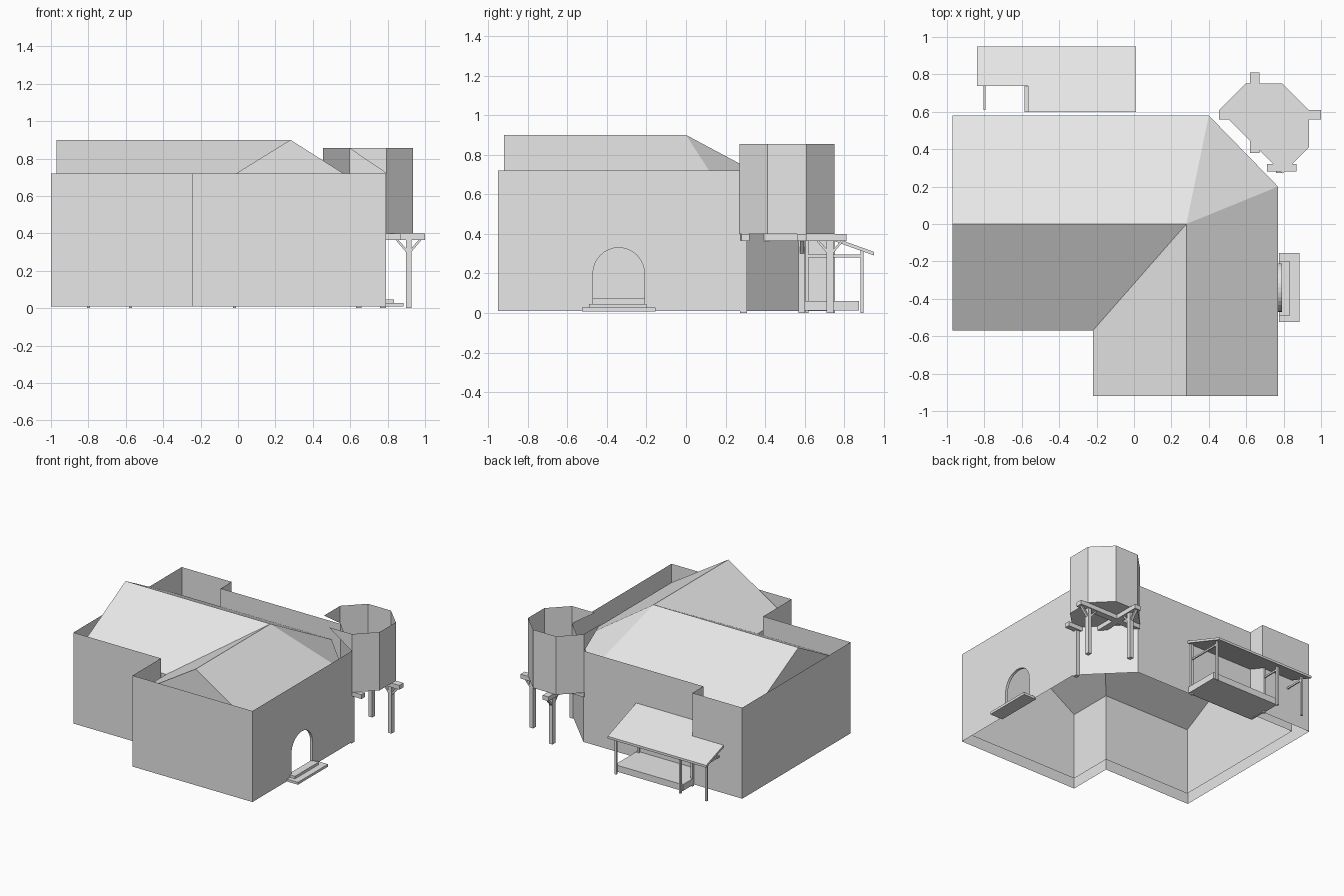
import bpy, bmesh, math
from mathutils import Vector

cube = bpy.data.objects.get("Cube")
if cube:
    bpy.data.objects.remove(cube, do_unlink=True)

grey = bpy.data.materials.new("light_grey")
grey.use_nodes = True
grey.diffuse_color = (0.8, 0.8, 0.8, 1)
grey.node_tree.nodes["Principled BSDF"].inputs["Base Color"].default_value = (0.8, 0.8, 0.8, 1)


def build(name, faces, solid=False):
    """Make an object from a list of point loops."""
    bm = bmesh.new()
    for loop in faces:
        bm.faces.new([bm.verts.new(p) for p in loop])
    bmesh.ops.remove_doubles(bm, verts=bm.verts, dist=0.0005)
    if solid:
        bmesh.ops.recalc_face_normals(bm, faces=bm.faces)
    me = bpy.data.meshes.new(name)
    bm.to_mesh(me)
    bm.free()
    me.materials.append(grey)
    ob = bpy.data.objects.new(name, me)
    bpy.context.scene.collection.objects.link(ob)
    return ob


def prism(name, bottom, offset):
    """Extrude a flat outline along an offset."""
    low = [Vector(p) for p in bottom]
    high = [p + Vector(offset) for p in low]
    n = len(low)
    sides = [(low[i], low[(i + 1) % n], high[(i + 1) % n], high[i]) for i in range(n)]
    return build(name, [low[::-1], high] + sides, True)


def box(name, x0, x1, y0, y1, z0, z1):
    return prism(name, [(x0, y0, z0), (x1, y0, z0), (x1, y1, z0), (x0, y1, z0)], (0, 0, z1 - z0))


def wall(a, b, z0, z1):
    return [(*a, z0), (*b, z0), (*b, z1), (*a, z1)]


# Arched doorway outline in the east wall
DOOR_Y, DOOR_R, SPRING = -0.34, 0.13, 0.2


def arch(x, z0):
    curve = [(x, DOOR_Y - DOOR_R * math.cos(math.pi * i / 16),
              SPRING + DOOR_R * math.sin(math.pi * i / 16)) for i in range(17)]
    return [(x, DOOR_Y - DOOR_R, z0)] + curve + [(x, DOOR_Y + DOOR_R, z0)]


def arched_wall(x, y0, y1, z0, z1):
    return [(x, y0, z0)] + arch(x, z0) + [(x, y1, z0), (x, y1, z1), (x, y0, z1)]


# Outer walls, standing above the eaves as a parapet
E, S, TOP, BASE = 0.79, -0.95, 0.72, 0.01
path = [(E, 0.275), (0.465, 0.6), (-0.57, 0.6), (-0.57, 0.735), (-1, 0.735),
        (-1, -0.6), (-0.245, -0.6), (-0.245, S), (E, S)]
faces = [wall(a, b, BASE, TOP) for a, b in zip(path, path[1:])]
build("outer_walls", faces + [arched_wall(E, S, 0.275, BASE, TOP)])

# Inner walls with gables
EAVE, RIDGE, LOW = 0.59, 0.9, 0.07
ne, nb = (0.77, 0.2), (0.4, 0.58)
nw, sw, valley = (-0.97, 0.58), (-0.97, -0.57), (-0.22, -0.57)
fl, fr = (-0.22, -0.92), (0.77, -0.92)
peak, west, south = (0.28, 0, RIDGE), (-0.97, 0, RIDGE), (0.28, -0.92, RIDGE)
faces = [wall(a, b, LOW, EAVE) for a, b in ((ne, nb), (nb, nw), (sw, valley), (valley, fl))]
for a, b, tip in ((nw, sw, west), (fl, fr, south)):
    faces.append([(*a, LOW), (*b, LOW), (*b, EAVE), tip, (*a, EAVE)])
faces.append(arched_wall(ne[0], fr[1], ne[1], LOW, EAVE))
build("inner_walls", faces)

# Main roof


def eave(p):
    return (*p, EAVE)


build("roof", [
    [peak, eave(nb), eave(nw), west],
    [west, eave(sw), eave(valley), peak],
    [peak, eave(valley), eave(fl), south],
    [south, eave(fr), eave(ne), peak],
    [peak, eave(ne), eave(nb)],
])

# Doorway lining and steps
inner, outer = arch(0.77, 0.03), arch(E, 0.03)
build("doorway_lining", [(inner[i], inner[i + 1], outer[i + 1], outer[i])
                         for i in range(len(inner) - 1)])
box("lower_step", 0.775, 0.885, -0.525, -0.155, 0.008, 0.027)
box("upper_step", 0.775, 0.835, -0.49, -0.2, 0.027, 0.047)

# Open-topped eight-sided tower, cut where it meets the building
CX, CY, FLOOR, RIM = 0.695, 0.51, 0.4, 0.855
R = 0.24 / math.cos(math.pi / 8)
ring = [(CX + R * math.cos(math.radians(a)), CY + R * math.sin(math.radians(a)))
        for a in (a0 - 67.5 for a0 in range(0, 360, 45))]
faces = [wall(ring[i], ring[i + 1], FLOOR, RIM) for i in range(5)]
faces.append([(*p, FLOOR) for p in reversed(ring[:6])])
for end, inside in ((ring[0], ring[7]), (ring[5], ring[6])):
    faces.append([(*end, TOP), (*end, RIM), (*inside, RIM)])
build("tower", faces)

# Tower beams, posts and braces
box("tower_beam_x", 0.455, 1.0, 0.56, 0.61, 0.365, 0.399)
box("tower_beam_y", 0.62, 0.67, 0.38, 0.81, 0.365, 0.399)
box("tower_beam_corner", 0.71, 0.87, 0.28, 0.32, 0.365, 0.399)
for i, (x, y) in enumerate(((0.912, 0.585), (0.645, 0.728), (0.775, 0.29))):
    box(f"tower_post_{i + 1}", x - 0.015, x + 0.015, y - 0.017, y + 0.017, 0, 0.366)
for side in (-1, 1):
    brace = [(0.01, 0.295), (0.01, 0.315), (0.055, 0.366), (0.07, 0.366)]
    prism(f"brace_x_{side}", [(0.912 + side * u, 0.575, z) for u, z in brace], (0, 0.02, 0))
    prism(f"brace_y_{side}", [(0.635, 0.728 + side * u, z) for u, z in brace], (0.02, 0, 0))


# Porch with a sloping roof notched around the building
def slope(y):
    return 0.435 - 0.36 * (y - 0.6)


outline = [(0.01, 0.6), (0.01, 0.95), (-0.84, 0.95), (-0.84, 0.737), (-0.568, 0.737), (-0.568, 0.6)]
prism("porch_roof", [(x, y, slope(y) - 0.018) for x, y in outline], (0, 0, 0.018))
box("porch_deck", -0.585, 0.0, 0.6, 0.875, 0.012, 0.062)
for i, (x, y) in enumerate(((-0.02, 0.89), (-0.575, 0.89), (-0.8, 0.89),
                            (-0.02, 0.612), (-0.575, 0.745))):
    box(f"porch_post_{i + 1}", x - 0.008, x + 0.008, y - 0.008, y + 0.008, 0, slope(y) - 0.014)
for i, (x, y) in enumerate(((-0.02, 0.605), (-0.575, 0.735), (-0.8, 0.61))):
    box(f"porch_tie_{i + 1}", x - 0.005, x + 0.005, y, 0.89, 0.282, 0.295)
